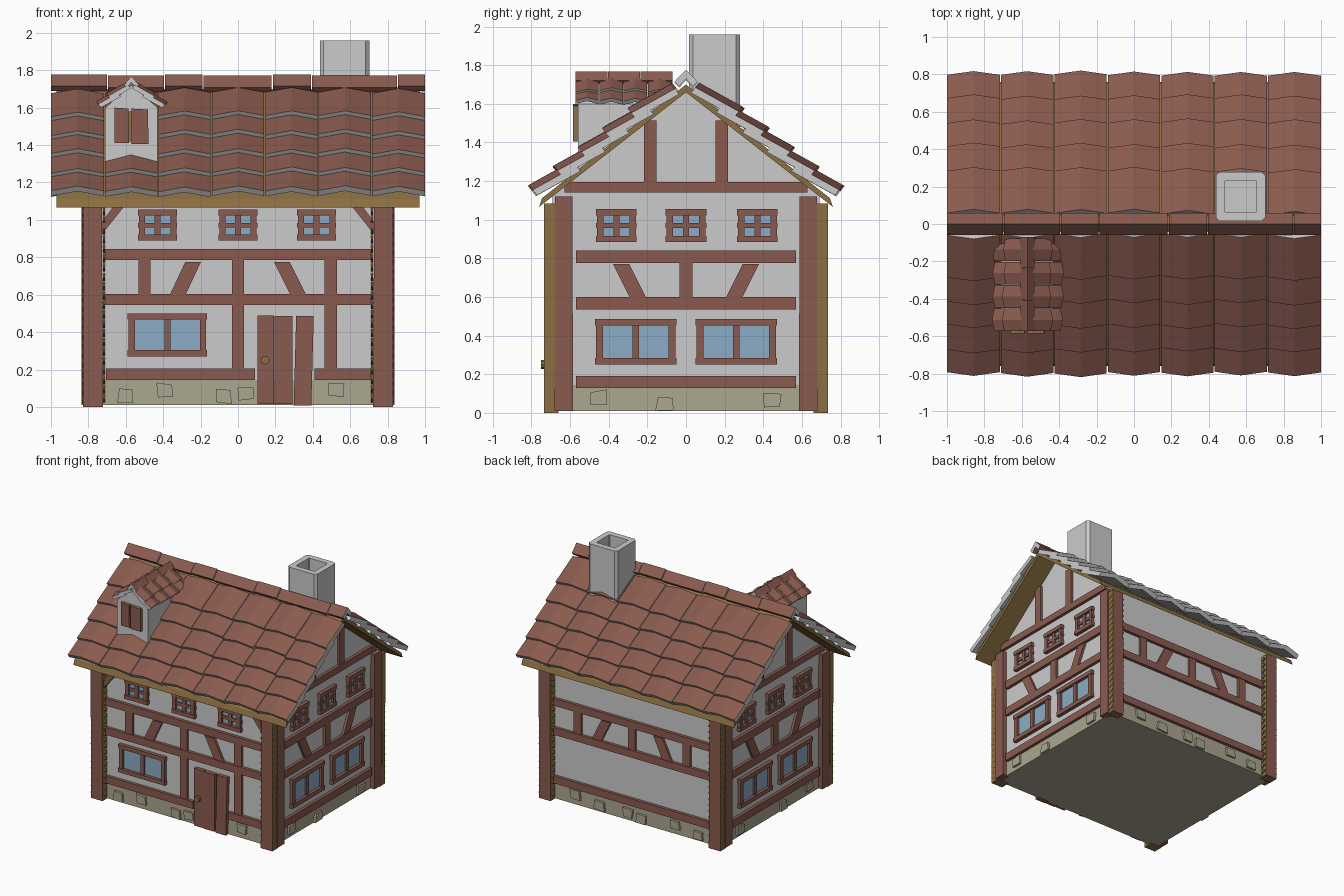
import bpy, bmesh, math, random
from mathutils import Vector as V

if "Cube" in bpy.data.objects:
    bpy.data.objects.remove(bpy.data.objects["Cube"])

random.seed(4)
WHITE, RED, OCHRE, STONE, GLASS = range(5)
PALETTE = [("plaster_grey", (.60, .60, .60)), ("red_brown", (.255, .105, .078)),
           ("ochre_wood", (.26, .16, .055)), ("stone_beige", (.41, .385, .28)),
           ("window_blue", (.26, .41, .56))]
MATS = []
for n, c in PALETTE:
    m = bpy.data.materials.new(n)
    m.diffuse_color = (*c, 1)
    m.use_nodes = True
    m.node_tree.nodes["Principled BSDF"].inputs["Base Color"].default_value = m.diffuse_color
    MATS.append(m)

X, Y, Z = V((1, 0, 0)), V((0, 1, 0)), V((0, 0, 1))
FRONT, BACK, RIGHT, LEFT = (X, -Y), (X, Y), (Y, X), (Y, -X)   # (along, outward)
WALL = {FRONT[1].freeze(): .69, BACK[1].freeze(): .69, RIGHT[1].freeze(): .80, LEFT[1].freeze(): .80}


def finish(bm, name):
    bmesh.ops.recalc_face_normals(bm, faces=bm.faces)
    me = bpy.data.meshes.new(name)
    for m in MATS:
        me.materials.append(m)
    bm.to_mesh(me)
    bm.free()
    ob = bpy.data.objects.new(name, me)
    bpy.context.collection.objects.link(ob)


def prism(bm, frame, pts, d0, d1, side, cap=None):
    """Extrude an outline (along, z) outward from depth d0 to d1."""
    U, O = frame
    a, b = [[bm.verts.new(U * u + Z * z + O * d) for u, z in pts] for d in (d0, d1)]
    for f in (bm.faces.new(a), bm.faces.new(b)):
        f.material_index = side if cap is None else cap
    for i in range(len(pts)):
        j = (i + 1) % len(pts)
        bm.faces.new((a[i], a[j], b[j], b[i])).material_index = side


def plate(bm, frame, u0, u1, z0, z1, t, mat=RED):
    w = WALL[frame[1].freeze()]
    prism(bm, frame, [(u0, z0), (u1, z0), (u1, z1), (u0, z1)], w - .01, w + t, mat)


def slant(bm, frame, ub, ut, z0, z1, h=.042, t=.02):
    w = WALL[frame[1].freeze()]
    prism(bm, frame, [(ub - h, z0), (ub + h, z0), (ut + h, z1), (ut - h, z1)], w - .01, w + t, RED)


def window(bm, frame, u0, u1, z0, z1, f, cross):
    plate(bm, frame, u0 + .01, u1 - .01, z0 + .01, z1 - .01, .006, GLASS)
    for z in (z0, z1 - f):
        plate(bm, frame, u0, u1, z, z + f, .03)
    for u in (u0 + .005, u1 - f - .005):
        plate(bm, frame, u, u + f, z0, z1, .025)
    c, m = (u0 + u1) / 2, (z0 + z1) / 2
    plate(bm, frame, c - f / 2, c + f / 2, z0, z1, .02)
    if cross:
        plate(bm, frame, u0, u1, m - .012, m + .012, .018)


def tile(bm, org, U, D, ang, u0, u1, s0, s1, n0, n1, th, rise):
    """Ridged roof tile: red top, grey edges and underside."""
    down = D * math.cos(ang) - Z * math.sin(ang)
    nor = D * math.sin(ang) + Z * math.cos(ang)
    g = [[[bm.verts.new(org + U * u + down * s + nor * (n + r + t))
           for u, r in ((u0, 0), ((u0 + u1) / 2, rise), (u1, 0))]
          for s, n in ((s0, n0), (s1, n1))] for t in (0, th)]
    for k in (0, 1):
        for i in (0, 1):
            bm.faces.new((g[k][0][i], g[k][0][i + 1], g[k][1][i + 1], g[k][1][i])).material_index = RED if k else WHITE
            e = [g[0][k][i], g[0][k][i + 1], g[1][k][i + 1], g[1][k][i]]
            bm.faces.new(e).material_index = WHITE
        c = 2 * k
        bm.faces.new((g[0][0][c], g[0][1][c], g[1][1][c], g[1][0][c])).material_index = WHITE


# plastered walls with gables, on a stone plinth
bm = bmesh.new()
prism(bm, RIGHT, [(-.69, .145), (.69, .145), (.69, 1.13), (0, 1.67), (-.69, 1.13)], -.80, .80, WHITE)
finish(bm, "walls")
bm = bmesh.new()
prism(bm, RIGHT, [(-.69, .01), (.69, .01), (.69, .145), (-.69, .145)], -.80, .80, STONE)
finish(bm, "stone_plinth")

# loose stones on the plinth
bm = bmesh.new()
spots = [(-.6, .06), (-.39, .09), (-.08, .055), (.04, .075), (.52, .09)]
for fr, lst in ((FRONT, spots), (BACK, spots + [(.3, .06)]),
                (RIGHT, [(-.45, .08), (-.11, .05), (.45, .07)]), (LEFT, [(-.45, .08), (-.11, .05), (.45, .07)])):
    w = WALL[fr[1].freeze()]
    for u, z in lst:
        r = lambda: random.uniform(-.008, .008)
        prism(bm, fr, [(u + a * .042 + r(), z + b * .034 + r()) for a, b in ((-1, -1), (1, -1), (1, 1), (-1, 1))],
              w - .01, w + .018, STONE)
finish(bm, "plinth_stones")

# corner posts: long-wall boards with ochre edges, gable boards, saw-tooth strips
bm = bmesh.new()
saw = bmesh.new()
for s in (-1, 1):
    for fr in (FRONT, BACK):
        prism(bm, fr, [(s * .722, 0), (s * .828, 0), (s * .83, 1.085), (s * .728, 1.085)], .66, .735, OCHRE, RED)
        for i in range(21):
            z = .02 + i * .05
            side = (fr[1], X * s)
            prism(saw, side, [(.685, z), (.73, z + .025), (.685, z + .05)], .712, .722, OCHRE)
            prism(saw, side, [(.69, z), (.735, z + .025), (.69, z + .05)], .826, .832, OCHRE)
    for fr in (RIGHT, LEFT):
        prism(bm, fr, [(s * .585, .01), (s * .68, .01), (s * .678, 1.12), (s * .588, 1.12)], .77, .836, RED)
finish(bm, "corner_posts")
finish(saw, "saw_tooth_edges")

# timber framing
bm = bmesh.new()
for fr in (FRONT, BACK):
    for z0, z1 in ((.545, .605), (.785, .845)):
        plate(bm, fr, -.71, .71, z0, z1, .025)
    for u in (-.5, 0, .495):
        plate(bm, fr, u - .033, u + .033, .6, .785, .02)
    slant(bm, fr, -.32, -.24, .605, .775)
    slant(bm, fr, .32, .235, .605, .775)
for u in (0, .495):
    plate(bm, FRONT, u - .033, u + .033, .2, .55, .02)
plate(bm, FRONT, -.705, .09, .145, .205, .025)
plate(bm, FRONT, .41, .71, .145, .205, .025)
plate(bm, BACK, -.71, .71, .145, .205, .025)
for s in (-1, 1):
    prism(bm, FRONT, [(s * .73, .92), (s * .61, 1.07), (s * .66, 1.08), (s * .73, .985)], .68, .715, RED)
for fr in (RIGHT, LEFT):
    for z0, z1, h in ((.128, .19, .57), (.535, .6, .57), (.775, .84, .57), (1.14, 1.195, .63)):
        plate(bm, fr, -h, h, z0, z1, .025)
    plate(bm, fr, -.033, .033, .6, .775, .02)
    for s in (-1, 1):
        slant(bm, fr, s * .25, s * .335, .6, .77)
        plate(bm, fr, s * .185 - .033, s * .185 + .033, 1.195, 1.515, .02)
finish(bm, "timber_frame")

# windows
bm = bmesh.new()
for u in (-.43, 0, .42):
    window(bm, FRONT, u - .105, u + .105, .89, 1.055, .032, True)
window(bm, FRONT, -.59, -.165, .27, .50, .033, False)
for fr in (RIGHT, LEFT):
    for u in (-.36, 0, .37):
        window(bm, fr, u - .105, u + .105, .885, 1.055, .032, True)
    for u in (-.26, .26):
        window(bm, fr, u - .21, u + .21, .25, .487, .035, False)
finish(bm, "windows")

# plank door with knob
bm = bmesh.new()
plate(bm, FRONT, .103, .192, .015, .488, .03)
plate(bm, FRONT, .196, .292, .015, .485, .035)
slant(bm, FRONT, .345, .358, .008, .487, .047, .03)
prism(bm, FRONT, [(.145 + .023 * math.cos(k * math.pi / 4), .25 + .023 * math.sin(k * math.pi / 4)) for k in range(8)],
      .70, .75, OCHRE)
finish(bm, "door")

# roof boards
bm = bmesh.new()
prism(bm, RIGHT, [(-.76, 1.067), (0, 1.66), (.76, 1.067), (.745, 1.112), (0, 1.70), (-.745, 1.112)], -.97, .97, OCHRE)
finish(bm, "roof_boards")

# main roof tiles: 7 columns by 5 rows on both slopes
bm = bmesh.new()
A = math.atan(.78)
W = 2 / 7
for D in (Y, -Y):
    for c in range(7):
        shift = random.uniform(-.008, .012)
        for r in range(5):
            s1 = .955 - .163 * r + shift + random.uniform(-.006, .006)
            u = -1 + c * W
            tile(bm, Z * 1.70, X, D, A, u + (.003 if c else 0), u + W - (.003 if c < 6 else 0),
                 max(.03, s1 - .255), s1, -.018, .022, .036, .032)
finish(bm, "roof_tiles")

# ridge caps
bm = bmesh.new()
cuts = [-1, -.70, -.395, -.19, .18, .39, .85, 1]
for i, (a, b) in enumerate(zip(cuts, cuts[1:])):
    z = .006 * (i % 2)
    prism(bm, RIGHT, [(y, h - z) for y, h in ((-.06, 1.715), (0, 1.778), (.06, 1.715), (.035, 1.69), (0, 1.73), (-.035, 1.69))],
          a + (.006 if i else 0), b, RED, WHITE)
finish(bm, "ridge_caps")

# chimney with chamfered corners and hollow flue
bm = bmesh.new()


def ring(h, c, z):
    q = h - c
    return [bm.verts.new((.57 + x, .147 + y, z)) for x, y in
            ((q, -h), (h, -q), (h, q), (q, h), (-q, h), (-h, q), (-h, -q), (-q, -h))]


rings = [ring(.132, .02, 1.4), ring(.132, .02, 1.96), ring(.085, .004, 1.96), ring(.085, .004, 1.78)]
for a, b in zip(rings, rings[1:]):
    for i in range(8):
        bm.faces.new((a[i], a[(i + 1) % 8], b[(i + 1) % 8], b[i]))
bm.faces.new(rings[0])
bm.faces.new(rings[-1])
finish(bm, "chimney")

# dormer: wall, shutters, tiles and ridge
DX = -.57
bm = bmesh.new()
prism(bm, FRONT, [(DX - .14, 1.25), (DX + .14, 1.25), (DX + .14, 1.60), (DX, 1.72), (DX - .14, 1.60)], .15, .56, WHITE)
finish(bm, "dormer_wall")
bm = bmesh.new()
for a, b, z in ((-.09, -.012, 1.41), (.0, .092, 1.405)):
    prism(bm, FRONT, [(DX + a, z), (DX + b, z), (DX + b - .004, z + .185), (DX + a, z + .19)], .55, .585, OCHRE, RED)
prism(bm, FRONT, [(DX - .02, 1.42), (DX + .01, 1.42), (DX + .01, 1.58), (DX - .02, 1.58)], .55, .57, OCHRE)
finish(bm, "dormer_shutters")
bm = bmesh.new()
for D in (X, -X):
    for c in range(4):
        v = -.575 + c * .125
        for s0, s1 in ((.10, .20), (.01, .125)):
            j = random.uniform(-.008, .008)
            tile(bm, V((DX, 0, 1.715)), Y, D, math.atan(.8), v + .002, v + .123, s0 - .02 if s0 > .05 else s0, s1 + j,
                 -.008, .012, .024, .018)
finish(bm, "dormer_tiles")
bm = bmesh.new()
for i in range(3):
    a, b = .07 + i * .168, .235 + i * .168
    prism(bm, FRONT, [(DX + u, z) for u, z in
                      ((-.04, 1.722), (0, 1.768), (.04, 1.722), (.025, 1.705), (0, 1.735), (-.025, 1.705))],
          a, b, RED, WHITE)
finish(bm, "dormer_ridge")
